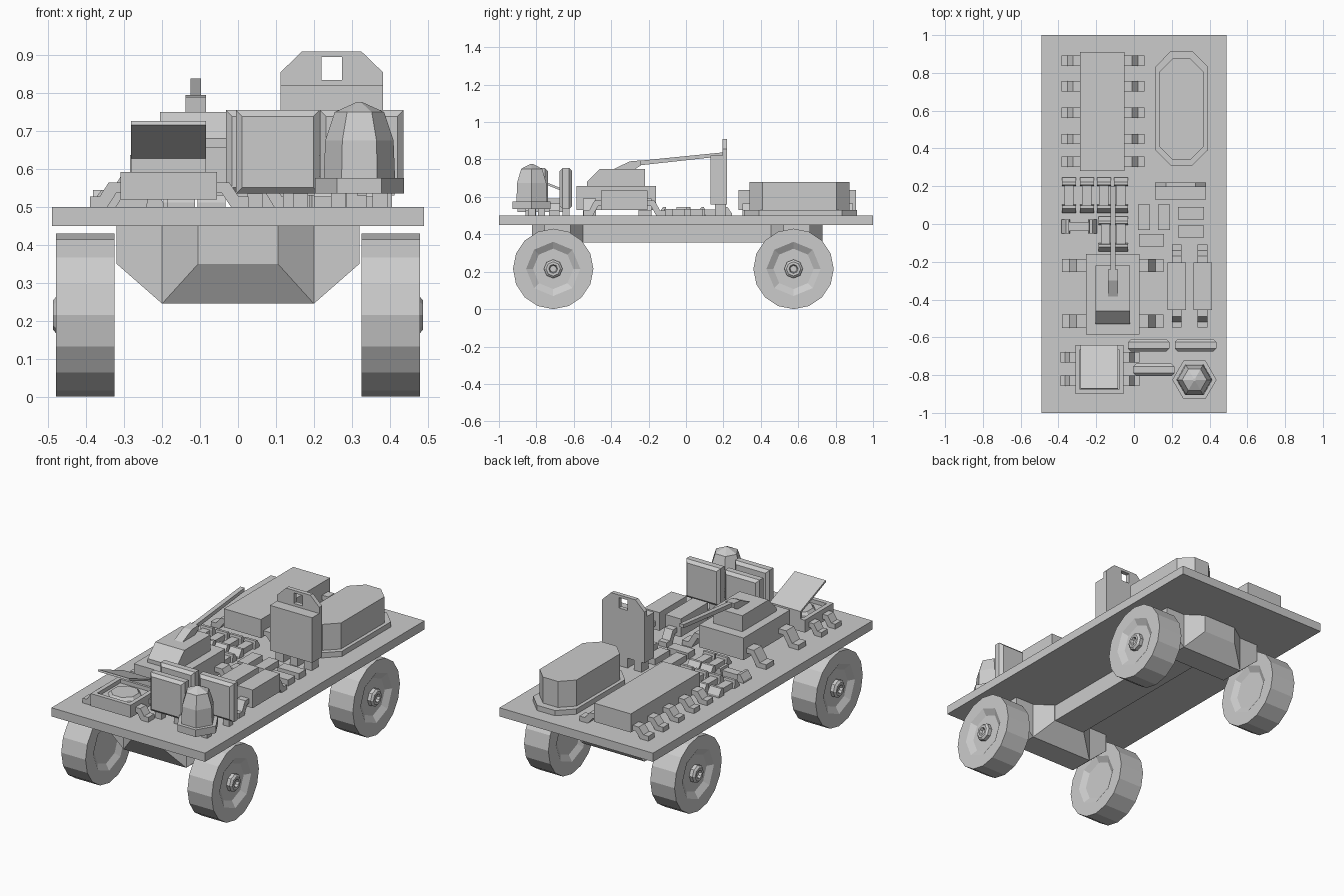
import bpy, bmesh
from math import sin, cos, pi

if "Cube" in bpy.data.objects:
    bpy.data.objects.remove(bpy.data.objects["Cube"])


def finish(name, bm):
    bmesh.ops.recalc_face_normals(bm, faces=bm.faces)
    me = bpy.data.meshes.new(name)
    bm.to_mesh(me)
    bm.free()
    ob = bpy.data.objects.new(name, me)
    bpy.context.collection.objects.link(ob)
    return ob


def prism(name, pts, axis, lo, hi):
    """Extrude a 2D profile along axis (profile uses the other two axes in order)."""
    bm = bmesh.new()
    put = {'x': lambda a, b, t: (t, a, b), 'y': lambda a, b, t: (a, t, b),
           'z': lambda a, b, t: (a, b, t)}[axis]
    r = [[bm.verts.new(put(a, b, t)) for a, b in pts] for t in (lo, hi)]
    n = len(pts)
    bm.faces.new(r[0])
    bm.faces.new(r[1])
    for i in range(n):
        j = (i + 1) % n
        bm.faces.new((r[0][i], r[0][j], r[1][j], r[1][i]))
    return finish(name, bm)


def box(name, x0, x1, y0, y1, z0, z1):
    return prism(name, [(x0, y0), (x1, y0), (x1, y1), (x0, y1)], 'z', z0, z1)


def hull(name, pts):
    bm = bmesh.new()
    for p in pts:
        bm.verts.new(p)
    bmesh.ops.convex_hull(bm, input=bm.verts)
    bmesh.ops.dissolve_limit(bm, angle_limit=0.01, verts=bm.verts, edges=bm.edges)
    return finish(name, bm)


def lathe(name, rings, n, put, phase=0.0):
    """rings: (radius, height, octagonal); octagonal rings pull in every other vertex."""
    bm = bmesh.new()
    loops = []
    for r, h, octo in rings:
        lp = []
        for i in range(n):
            a = phase + 2 * pi * i / n
            rr = r * cos(pi / 8) if octo and i % 2 else r
            lp.append(bm.verts.new(put(rr * cos(a), rr * sin(a), h)))
        loops.append(lp)
    bm.faces.new(loops[0])
    bm.faces.new(loops[-1])
    for a, b in zip(loops, loops[1:]):
        for i in range(n):
            j = (i + 1) % n
            bm.faces.new((a[i], a[j], b[j], b[i]))
    return finish(name, bm)


def leg(name, axis, start, length, sign, mid, width, zt=0.565):
    """Gull-wing pin running along axis from the chip body down to the board."""
    t = 0.028
    a, b = length * 0.38, length * 0.68
    prof = [(0, zt), (a, zt), (b, 0.5 + t), (length, 0.5 + t), (length, 0.5),
            (b - 0.02, 0.5), (a - 0.02, zt - t), (0, zt - t)]
    prof = [(start + sign * u, z) for u, z in prof]
    prism(name, prof, 'y' if axis == 'x' else 'x', mid - width / 2, mid + width / 2)


# Circuit board deck
box("board", -0.49, 0.49, -1, 1, 0.45, 0.5)

# Underside: spine and two axle housings
box("spine", -0.1, 0.1, -0.6, 0.5, 0.355, 0.45)
for y, tag in ((-0.687, "front"), (0.592, "rear")):
    prism(tag + "_axle", [(-0.32, 0.45), (-0.32, 0.35), (-0.2, 0.245), (0.2, 0.245),
                          (0.32, 0.35), (0.32, 0.45)], 'y', y - 0.07, y + 0.07)
    hull(tag + "_axle_nose",
         [(s * 0.2, y + d * 0.07, z) for s in (-1, 1) for d in (-1, 1) for z in (0.245, 0.45)] +
         [(s * 0.105, y + d * 0.137, z) for s in (-1, 1) for d in (-1, 1) for z in (0.35, 0.45)])

# Wheels with dished sides and small hubs
tyre = [(0.11, 0.345, 1), (0.145, 0.325, 1), (0.215, 0.325, 0), (0.215, 0.48, 0),
        (0.145, 0.48, 1), (0.108, 0.458, 1), (0.05, 0.458, 1), (0.05, 0.478, 1),
        (0.038, 0.488, 1), (0.024, 0.488, 1), (0.018, 0.472, 1)]
for y, tag in ((-0.71, "front"), (0.575, "rear")):
    for s, side in ((-1, "left"), (1, "right")):
        lathe(f"{tag}_{side}_wheel", tyre, 16,
              lambda a, b, h, y=y, s=s: (s * h, y + a, 0.215 + b))

# Long chip with five pins a side
box("long_chip", -0.285, -0.05, 0.28, 0.91, 0.53, 0.637)
for y in (0.865, 0.73, 0.59, 0.45, 0.33):
    leg("long_chip_pin", 'x', -0.285, 0.1, -1, y, 0.055)
    leg("long_chip_pin", 'x', -0.05, 0.105, 1, y, 0.055)


# Crystal can on its flange
def octagon(x0, x1, y0, y1, c):
    return [(x0 + c, y0), (x1 - c, y0), (x1, y0 + c), (x1, y1 - c),
            (x1 - c, y1), (x0 + c, y1), (x0, y1 - c), (x0, y0 + c)]


prism("crystal_flange", octagon(0.115, 0.39, 0.31, 0.915, 0.08), 'z', 0.5, 0.53)
prism("crystal_can", octagon(0.135, 0.37, 0.34, 0.875, 0.07), 'z', 0.53, 0.68)

# Upright power transistor with a holed tab
box("regulator_body", 0.112, 0.382, 0.13, 0.2, 0.56, 0.82)
box("regulator_tab_lower", 0.112, 0.382, 0.195, 0.22, 0.56, 0.835)
for s in (-1, 1):
    cx = 0.247
    prism("regulator_tab_side", [(cx + s * 0.0275, 0.835), (cx + s * 0.135, 0.835),
                                 (cx + s * 0.135, 0.855), (cx + s * 0.078, 0.91),
                                 (cx + s * 0.0275, 0.91)], 'y', 0.195, 0.22)
box("regulator_tab_top", 0.2195, 0.2745, 0.195, 0.22, 0.895, 0.91)
for x in (0.157, 0.247, 0.337):
    box("regulator_leg", x - 0.025, x + 0.025, 0.155, 0.215, 0.5, 0.56)

# Turret-like chip with a long rod
box("turret_chip", -0.255, 0.03, -0.585, -0.16, 0.53, 0.658)
for y in (-0.22, -0.515):
    leg("turret_chip_pin", 'x', -0.255, 0.127, -1, y, 0.07, 0.59)
    leg("turret_chip_pin", 'x', 0.03, 0.125, 1, y, 0.07, 0.59)
prism("turret", [(-0.53, 0.658), (-0.53, 0.68), (-0.46, 0.75), (-0.22, 0.75), (-0.22, 0.658)],
      'x', -0.205, -0.02)
prism("rod_mount", [(-0.395, 0.745), (-0.3, 0.79), (-0.24, 0.795), (-0.24, 0.768), (-0.28, 0.745)],
      'x', -0.138, -0.085)
prism("rod", [(-0.28, 0.765), (-0.28, 0.79), (0.2, 0.838), (0.2, 0.818)], 'x', -0.125, -0.098)

# Front relay with recessed top, round button and raised lid
box("relay_base", -0.31, -0.055, -0.9, -0.64, 0.52, 0.57)
for s in (-1, 1):
    box("relay_rim_side", -0.1825 + s * 0.115 - 0.0125, -0.1825 + s * 0.115 + 0.0125,
        -0.9, -0.64, 0.57, 0.592)
    box("relay_rim_end", -0.285, -0.08, -0.77 + s * 0.1175 - 0.0125,
        -0.77 + s * 0.1175 + 0.0125, 0.57, 0.592)
lathe("relay_button", [(0.09, 0.57, 0), (0.075, 0.587, 0)], 8,
      lambda a, b, h: (-0.1825 + a, -0.77 + b, h), pi / 8)
prism("lid", [(-0.87, 0.727), (-0.64, 0.635), (-0.64, 0.59), (-0.652, 0.59),
              (-0.652, 0.627), (-0.873, 0.716)], 'x', -0.282, -0.085)
for y in (-0.705, -0.83):
    leg("relay_pin", 'x', -0.31, 0.08, -1, y, 0.055)
    leg("relay_pin", 'x', -0.055, 0.083, 1, y, 0.055)

# Two small chips with pins at both ends
for x in (0.226, 0.363):
    box("small_chip", x - 0.049, x + 0.049, -0.455, -0.205, 0.53, 0.635)
    leg("small_chip_pin", 'y', -0.455, 0.092, -1, x, 0.052, 0.58)
    leg("small_chip_pin", 'y', -0.205, 0.097, 1, x, 0.052, 0.58)


# Dog-bone resistors: narrow middle, two sloped caps
def resistor(cx, cy, along_y=True):
    def put(w, l, z):
        return (cx + w, cy + l, z) if along_y else (cx + l, cy + w, z)
    hull("resistor_body", [put(w, l, z) for w in (-0.024, 0.024) for l in (-0.06, 0.06)
                           for z in (0.5, 0.532)])
    for s in (-1, 1):
        hull("resistor_cap", [put(w, s * l, z) for w in (-0.037, 0.037)
                              for l, z in ((0.048, 0.5), (0.093, 0.5), (0.093, 0.512),
                                           (0.07, 0.545), (0.055, 0.545))])


for x in (-0.345, -0.25, -0.16, -0.07):
    resistor(x, 0.152)
for x in (-0.15, -0.07):
    resistor(x, -0.053)
resistor(-0.29, -0.014, False)

# Flat chip resistors
for cx, cy, w, d in ((0.052, 0.035, 0.064, 0.135), (0.158, 0.035, 0.064, 0.135),
                     (0.302, 0.057, 0.137, 0.064), (0.302, -0.04, 0.137, 0.064),
                     (0.092, -0.086, 0.132, 0.064)):
    box("flat_resistor", cx - w / 2, cx + w / 2, cy - d / 2, cy + d / 2, 0.5, 0.535)

# Square plate capacitors with bevelled rims
for cx, cy in ((0.078, -0.642), (0.326, -0.642), (0.105, -0.772)):
    hull("plate_capacitor",
         [(cx + s * w, cy + d * t, 0.645 + u * w) for s in (-1, 1) for d in (-1, 1)
          for u in (-1, 1) for w, t in ((0.11, 0.017), (0.094, 0.033))])
    for s in (-1, 1):
        box("capacitor_leg", cx + s * 0.06 - 0.02, cx + s * 0.06 + 0.02,
            cy - 0.018, cy + 0.018, 0.5, 0.54)

# Six-sided lamp
lathe("lamp_flange", [(0.117, 0.535, 0), (0.117, 0.576, 0)], 6,
      lambda a, b, h: (0.32 + a, -0.825 + b, h))
lathe("lamp_dome", [(0.094, 0.576, 0), (0.09, 0.675, 0), (0.065, 0.75, 0), (0.008, 0.776, 0)], 6,
      lambda a, b, h: (0.32 + a, -0.825 + b, h))
for s in (-1, 1):
    box("lamp_leg", 0.32 + s * 0.055 - 0.02, 0.32 + s * 0.055 + 0.02, -0.845, -0.805, 0.5, 0.536)
